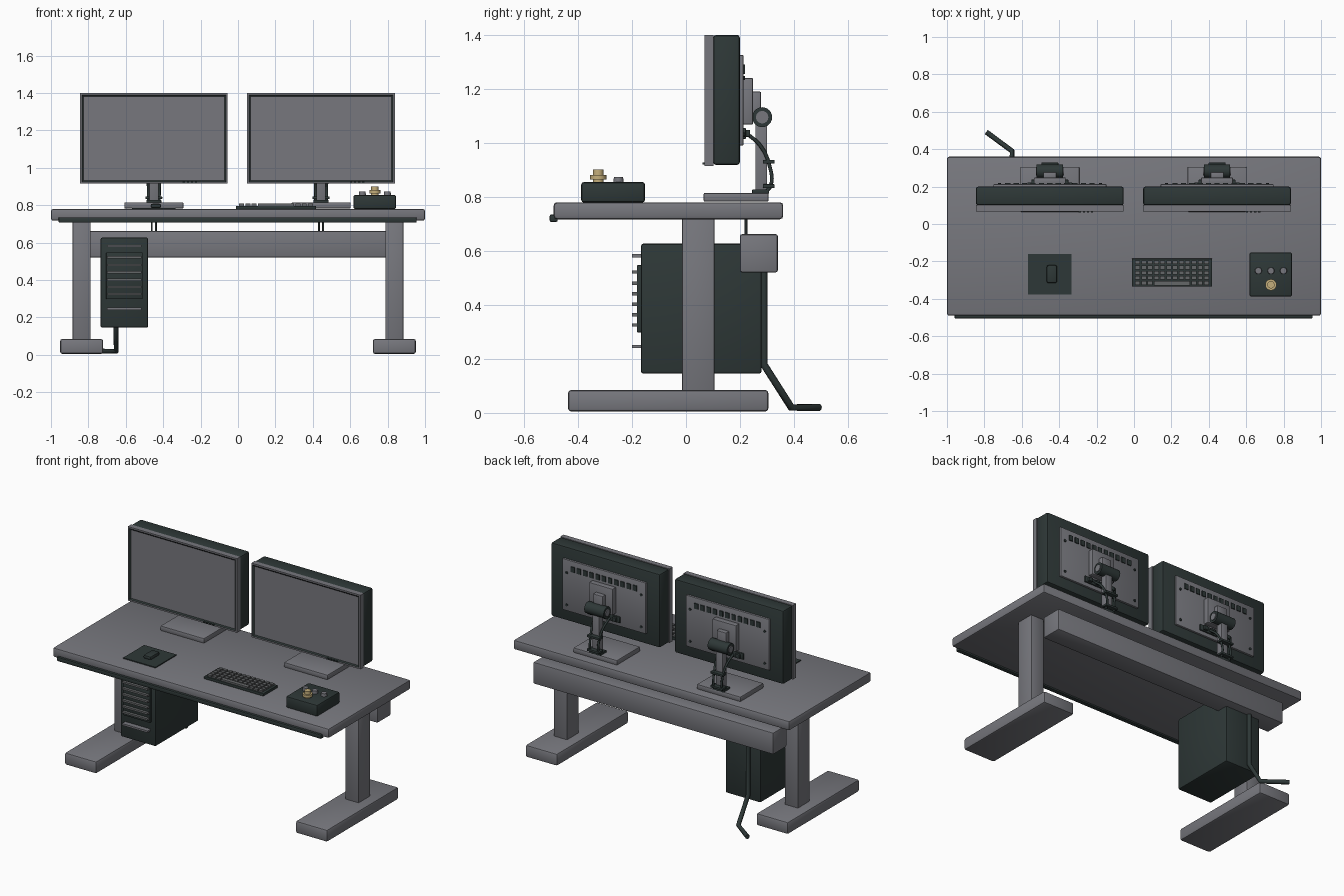
import bpy, bmesh, math
from mathutils import Matrix, Vector

if "Cube" in bpy.data.objects:
    bpy.data.objects.remove(bpy.data.objects["Cube"])


def material(name, rgb):
    m = bpy.data.materials.new(name)
    m.diffuse_color = (*rgb, 1)
    m.use_nodes = True
    m.node_tree.nodes["Principled BSDF"].inputs["Base Color"].default_value = m.diffuse_color
    return m


GREY = material("mid grey", (0.185, 0.187, 0.208))
DARK = material("dark slate", (0.027, 0.039, 0.038))
KEY = material("key grey", (0.13, 0.135, 0.14))
GOLD = material("pale gold", (0.56, 0.43, 0.20))


def finish(name, bm, *mats):
    me = bpy.data.meshes.new(name)
    bm.to_mesh(me)
    bm.free()
    for m in mats:
        me.materials.append(m)
    ob = bpy.data.objects.new(name, me)
    bpy.context.collection.objects.link(ob)
    return ob


def box_bm(bm, x, y, z, bevel=0.0):
    size = Vector((x[1] - x[0], y[1] - y[0], z[1] - z[0]))
    mid = Vector((x[0] + x[1], y[0] + y[1], z[0] + z[1])) / 2
    mat = Matrix.Translation(mid) @ Matrix.Diagonal((*size, 1))
    verts = bmesh.ops.create_cube(bm, size=1, matrix=mat)["verts"]
    if bevel:
        edges = list({e for v in verts for e in v.link_edges})
        bmesh.ops.bevel(bm, geom=edges, offset=bevel, segments=2,
                        profile=0.5, affect='EDGES')


def box(name, x, y, z, mat, bevel=0.0):
    bm = bmesh.new()
    box_bm(bm, x, y, z, bevel)
    return finish(name, bm, mat)


def cyl(name, loc, r, depth, axis, mat, r2=None, seg=24):
    rot = {'Z': Matrix(), 'X': Matrix.Rotation(math.pi / 2, 4, 'Y'),
           'Y': Matrix.Rotation(math.pi / 2, 4, 'X')}[axis]
    bm = bmesh.new()
    bmesh.ops.create_cone(bm, cap_ends=True, segments=seg, radius1=r,
                          radius2=r if r2 is None else r2, depth=depth,
                          matrix=Matrix.Translation(loc) @ rot)
    return finish(name, bm, mat)


def cable(name, pts, r, mat, smooth=False):
    cu = bpy.data.curves.new(name, 'CURVE')
    cu.dimensions = '3D'
    cu.bevel_depth = r
    cu.bevel_resolution = 2
    cu.use_fill_caps = True
    if smooth:
        sp = cu.splines.new('BEZIER')
        sp.bezier_points.add(len(pts) - 1)
        for b, p in zip(sp.bezier_points, pts):
            b.co = p
            b.handle_left_type = b.handle_right_type = 'AUTO'
        sp.resolution_u = 6
    else:
        sp = cu.splines.new('POLY')
        sp.points.add(len(pts) - 1)
        for b, p in zip(sp.points, pts):
            b.co = (*p, 1)
    cu.materials.append(mat)
    ob = bpy.data.objects.new(name, cu)
    bpy.context.collection.objects.link(ob)


# Desk
box("desk_top", (-1, 1), (-0.49, 0.36), (0.717, 0.78), GREY, 0.012)
box("front_strip", (-0.96, 0.955), (-0.505, -0.475), (0.707, 0.735), DARK, 0.006)
box("cable_beam", (-0.87, 0.87), (0.2, 0.34), (0.52, 0.662), GREY, 0.008)
for side, s in (("left", -1), ("right", 1)):
    cx = s * 0.836
    box(side + "_leg", (cx - 0.048, cx + 0.048), (-0.015, 0.105), (0.06, 0.72), GREY, 0.004)
    box(side + "_foot", (cx - 0.115, cx + 0.115), (-0.437, 0.305), (0.005, 0.085), GREY, 0.012)

# Computer tower with front grille and power cable
box("tower_case", (-0.735, -0.48), (-0.167, 0.28), (0.145, 0.627), DARK, 0.01)
box("tower_grille", (-0.705, -0.51), (-0.182, -0.16), (0.298, 0.547), DARK, 0.003)
for i, z in enumerate((0.582, 0.522, 0.48, 0.441, 0.402, 0.363, 0.325, 0.246)):
    box(f"tower_slat_{i}", (-0.7, -0.515), (-0.2, -0.165), (z - 0.006, z + 0.006), GREY if i in (0, 7) else KEY)
cable("power_cable", [(-0.652, 0.288, 0.6), (-0.652, 0.288, 0.18), (-0.652, 0.39, 0.02),
                      (-0.79, 0.492, 0.02)], 0.014, DARK)


def monitor(tag, cx):
    def b(part, x, y, z, mat, bevel=0.0):
        return box(f"{tag}_{part}", (cx + x[0], cx + x[1]), y, z, mat, bevel)

    # housing
    b("monitor_body", (-0.395, 0.395), (0.1, 0.2), (0.918, 1.4), DARK, 0.012)
    # bezel with recessed dark ring around the screen
    bm = bmesh.new()
    box_bm(bm, (cx - 0.395, cx + 0.395), (0.068, 0.102), (0.915, 1.4))
    bm.normal_update()
    front = min(bm.faces, key=lambda f: f.calc_center_median().y)
    bmesh.ops.inset_region(bm, faces=[front], thickness=0.014)
    ring = bmesh.ops.inset_region(bm, faces=[front], thickness=0.012, depth=-0.006)
    for f in ring["faces"]:
        f.material_index = 1
    finish(f"{tag}_bezel_screen", bm, GREY, DARK)
    # front buttons
    for i in range(4):
        x = 0.16 + i * 0.022
        b(f"button_{i}", (x - 0.006, x + 0.006), (0.061, 0.07), (0.92, 0.928), DARK)
    # back plate, vents and screws
    b("back_plate", (-0.302, 0.302), (0.19, 0.213), (0.99, 1.325), GREY, 0.004)
    for i in range(11):
        x = (i - 5) * 0.045
        b(f"vent_{i}", (x - 0.014, x + 0.014), (0.205, 0.219), (1.255, 1.29), DARK)
    for sx in (-1, 1):
        for z in (1.03, 1.24):
            cyl(f"{tag}_screw", (cx + sx * 0.27, 0.214, z), 0.008, 0.01, 'Y', DARK, seg=10)
    # ports
    b("port_block", (-0.12, 0.12), (0.205, 0.222), (1.015, 1.055), DARK, 0.003)
    for x in (-0.085, -0.03, 0.03, 0.085):
        b("port_plug", (x - 0.014, x + 0.014), (0.215, 0.237), (1.022, 1.048), DARK, 0.003)
    # mount and hinge
    b("mount_plate", (-0.085, 0.085), (0.21, 0.248), (1.068, 1.24), GREY, 0.004)
    b("mount_arm", (-0.035, 0.035), (0.24, 0.278), (1.08, 1.19), GREY, 0.005)
    cyl(f"{tag}_hinge", (cx, 0.282, 1.095), 0.037, 0.14, 'X', DARK)
    cyl(f"{tag}_hinge_hub", (cx, 0.282, 1.095), 0.023, 0.15, 'X', GREY)
    # post and base
    b("stand_post", (-0.025, 0.025), (0.257, 0.3), (0.8, 1.09), GREY, 0.003)
    b("stand_collar", (-0.04, 0.04), (0.245, 0.308), (0.812, 0.828), DARK, 0.003)
    b("stand_base", (-0.158, 0.158), (0.065, 0.306), (0.782, 0.815), GREY, 0.006)
    for z in (0.84, 0.93):
        b("cable_clip", (-0.045, 0.045), (0.285, 0.328), (z - 0.007, z + 0.007), DARK, 0.002)
    # cables
    for s in (-1, 1):
        cable(f"{tag}_cable", [(cx + s * 0.05, 0.225, 1.035), (cx + s * 0.04, 0.275, 0.99),
                               (cx + s * 0.032, 0.308, 0.92), (cx + s * 0.03, 0.313, 0.84),
                               (cx + s * 0.03, 0.285, 0.81)], 0.007, DARK, True)
        cable(f"{tag}_lower_cable", [(cx + s * 0.011, 0.222, 0.65), (cx + s * 0.011, 0.222, 0.73)], 0.005, DARK)


monitor("left", -0.45)
monitor("right", 0.444)

# Keyboard
box("keyboard_base", (-0.012, 0.418), (-0.335, -0.185), (0.779, 0.797), DARK, 0.004)
bm = bmesh.new()
for r in range(5):
    for c in range(12):
        if r == 0 and 3 <= c <= 8:
            continue
        x, y = 0.006 + c * 0.0335, -0.325 + r * 0.0275
        box_bm(bm, (x, x + 0.026), (y, y + 0.02), (0.795, 0.808))
box_bm(bm, (0.1065, 0.3), (-0.33, -0.305), (0.795, 0.808))
finish("keyboard_keys", bm, KEY)

# Mouse and pad
box("mouse_pad", (-0.567, -0.333), (-0.378, -0.16), (0.779, 0.786), DARK)
box("mouse", (-0.467, -0.411), (-0.316, -0.22), (0.784, 0.808), DARK, 0.01)

# Control box with knobs and stick
box("control_box", (0.617, 0.845), (-0.388, -0.152), (0.779, 0.855), DARK, 0.01)
for i, x in enumerate((0.665, 0.732, 0.799)):
    cyl(f"knob_{i}", (x, -0.25, 0.863), 0.019, 0.022, 'Z', GREY, 0.017)
cyl("dial_neck", (0.732, -0.325, 0.858), 0.02, 0.02, 'Z', GOLD)
cyl("dial_disc", (0.732, -0.325, 0.872), 0.03, 0.017, 'Z', GOLD)
cyl("dial_cap", (0.732, -0.325, 0.89), 0.02, 0.022, 'Z', GOLD, seg=12)

# Smooth rounded surfaces while keeping edges sharp
for ob in bpy.context.scene.objects:
    if ob.type == 'MESH':
        ob.select_set(True)
        bpy.context.view_layer.objects.active = ob
bpy.ops.object.shade_smooth_by_angle(angle=math.radians(35))
